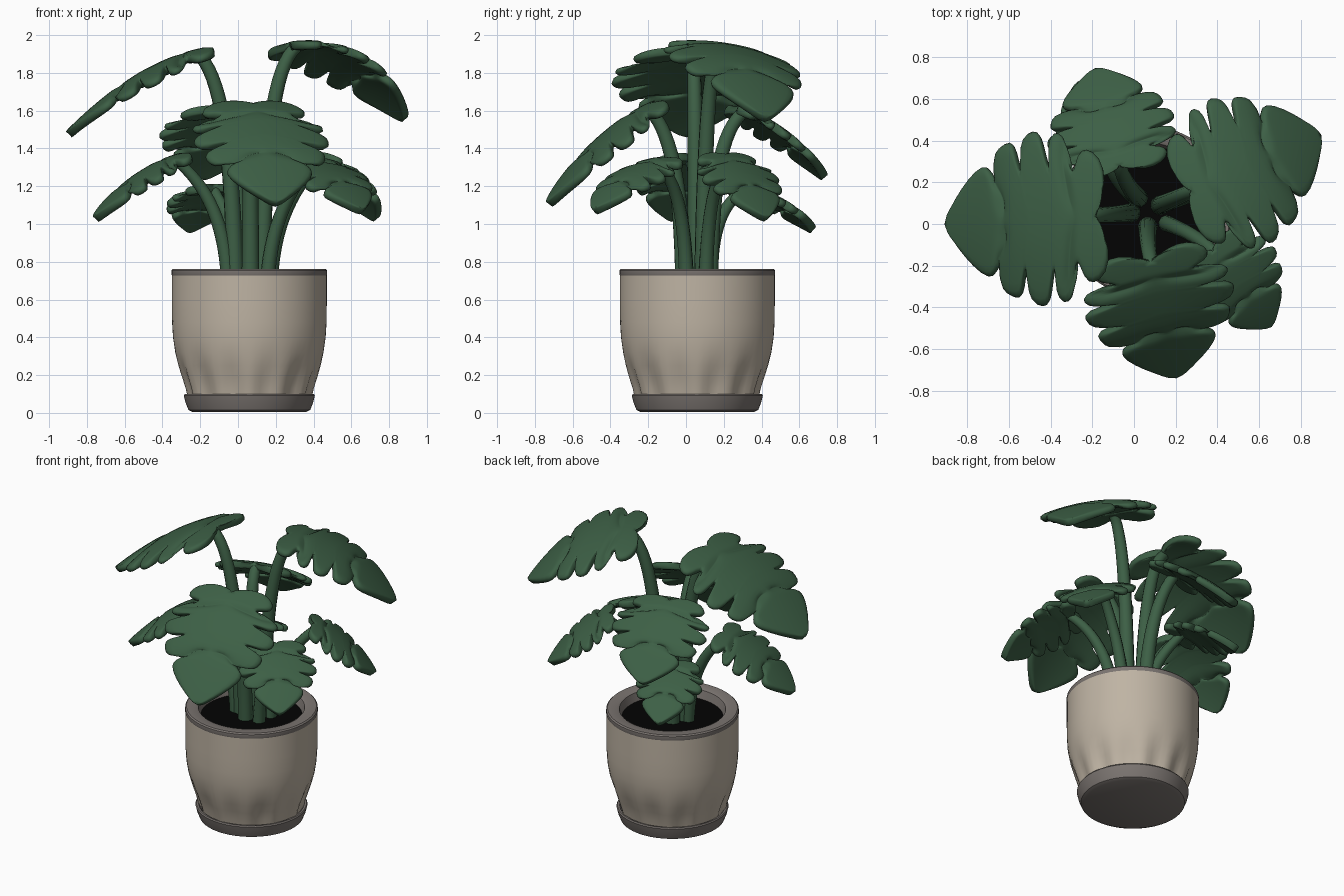
import bpy, bmesh, math
from mathutils import Vector

if "Cube" in bpy.data.objects:
    bpy.data.objects.remove(bpy.data.objects["Cube"])

CX = CY = 0.06  # pot axis


def mat(name, rgb):
    m = bpy.data.materials.new(name)
    m.diffuse_color = (*rgb, 1)
    m.use_nodes = True
    m.node_tree.nodes["Principled BSDF"].inputs["Base Color"].default_value = m.diffuse_color
    return m


GREEN = mat("leaf green", (0.046, 0.115, 0.06))
CLAY = mat("pale clay", (0.52, 0.455, 0.37))
GREY = mat("warm grey", (0.20, 0.178, 0.165))
SOIL = mat("black soil", (0.001, 0.001, 0.001))


def finish(bm, name, material, angle=40):
    bmesh.ops.remove_doubles(bm, verts=bm.verts, dist=1e-4)
    bmesh.ops.recalc_face_normals(bm, faces=bm.faces)
    me = bpy.data.meshes.new(name)
    bm.to_mesh(me)
    bm.free()
    me.materials.append(material)
    ob = bpy.data.objects.new(name, me)
    bpy.context.collection.objects.link(ob)
    bpy.ops.object.select_all(action='DESELECT')
    ob.select_set(True)
    bpy.context.view_layer.objects.active = ob
    bpy.ops.object.shade_smooth_by_angle(angle=math.radians(angle))
    return ob


def revolve(name, profile, material, n=72, flute=lambda a, z: 0):
    bm = bmesh.new()
    rings = []
    for r, z in profile:
        ring = []
        for i in range(n):
            a = math.tau * i / n
            rr = r + (flute(a, z) if r > 0 else 0)
            ring.append(bm.verts.new((CX + rr * math.cos(a), CY + rr * math.sin(a), z)))
        rings.append(ring)
    for p, q in zip(rings, rings[1:]):
        for i in range(n):
            k = (i + 1) % n
            bm.faces.new((p[i], p[k], q[k], q[i]))
    return finish(bm, name, material)


# Pot with fluted foot, grey rim, saucer and soil
def pot_flute(a, z):
    f = max(0, min(1, (0.34 - z) / 0.16))
    return 0.011 * f * math.cos(12 * a) + 0.004 * f * math.cos(5 * a + 1)


revolve("pot", [(0.315, 0.07), (0.328, 0.13), (0.348, 0.19), (0.37, 0.25),
                (0.391, 0.32), (0.404, 0.40), (0.409, 0.48), (0.41, 0.58), (0.41, 0.73)],
        CLAY, flute=pot_flute)
revolve("pot_rim", [(0.409, 0.725), (0.412, 0.733), (0.411, 0.755), (0.403, 0.763), (0.345, 0.763),
                    (0.33, 0.755), (0.315, 0.70)], GREY)
revolve("saucer", [(0, 0.005), (0.30, 0.005), (0.322, 0.015), (0.338, 0.055), (0.347, 0.092),
                   (0.342, 0.10), (0.328, 0.098), (0.31, 0.075)], GREY)
revolve("soil", [(0.316, 0.70), (0.2, 0.705), (0, 0.71)], SOIL)

# Half outline of a split leaf: (along midrib, across)
OUTLINE = [(0, 0), (-0.04, 0.08), (-0.08, 0.20), (-0.05, 0.34), (0.05, 0.40), (0.105, 0.36),
           (0.125, 0.26), (0.155, 0.26), (0.195, 0.40), (0.21, 0.48), (0.28, 0.50), (0.315, 0.44),
           (0.29, 0.29), (0.31, 0.29), (0.36, 0.45), (0.39, 0.51), (0.47, 0.505), (0.51, 0.44),
           (0.485, 0.28), (0.505, 0.275), (0.55, 0.42), (0.58, 0.46), (0.66, 0.43), (0.69, 0.37),
           (0.665, 0.26), (0.69, 0.25), (0.735, 0.33), (0.80, 0.31), (0.90, 0.20), (0.98, 0.08), (1.02, 0)]


def make_leaf(name, base, tip, roll=0, width=1.0, arch=0.17):
    B, T = Vector(base), Vector(tip)
    L = (T - B).length
    C = (B + T) / 2 + Vector((0, 0, arch * L))
    flat = Vector((T.x - B.x, T.y - B.y, 0)).normalized()
    side0 = Vector((-flat.y, flat.x, 0))

    def place(u, v):
        t = max(u, 0)
        p = B * (1 - t) ** 2 + C * 2 * t * (1 - t) + T * t * t
        tan = ((C - B) * (1 - t) + (T - C) * t).normalized()
        if u < 0:
            p = p + tan * u * L
        side = (side0 * math.cos(roll) + Vector((0, 0, math.sin(roll)))).normalized()
        nor = tan.cross(side)
        return p + side * v * L * width - nor * 0.28 * v * v * L

    bm = bmesh.new()
    cols = 5
    for sgn in (1, -1):
        rows, m = [], 0
        for u, v in OUTLINE:
            m = max(m, min(1.02, u - 0.2 * v))
            rows.append([bm.verts.new(place(m + (u - m) * j / cols, sgn * v * j / cols))
                         for j in range(cols + 1)])
        for p, q in zip(rows, rows[1:]):
            for j in range(cols):
                bm.faces.new((p[j], p[j + 1], q[j + 1], q[j]))
    ob = finish(bm, name, GREEN, 180)
    sol = ob.modifiers.new("thickness", 'SOLIDIFY')
    sol.thickness, sol.offset = 0.046, 0
    sub = ob.modifiers.new("rounding", 'SUBSURF')
    sub.levels = sub.render_levels = 1


def make_stem(name, base, tip, r0):
    B, T = Vector(base), Vector(tip)
    d = Vector((B.x - CX, B.y - CY, 0))
    S = Vector((CX, CY, 0.69)) + d * 0.3
    out = Vector((T.x - B.x, T.y - B.y, 0)).normalized()
    c1 = S + Vector((0, 0, (B.z - S.z) * 0.5)) + (B - S) * 0.08
    c2 = B - out * 0.10 - Vector((0, 0, 0.10))
    E = B + out * 0.03 - Vector((0, 0, 0.005))
    cu = bpy.data.curves.new(name, 'CURVE')
    cu.dimensions = '3D'
    cu.bevel_depth, cu.bevel_resolution = 1.0, 3
    cu.use_fill_caps = True
    sp = cu.splines.new('POLY')
    n = 16
    sp.points.add(n)
    for i in range(n + 1):
        t = i / n
        p = S * (1 - t) ** 3 + c1 * 3 * t * (1 - t) ** 2 + c2 * 3 * t * t * (1 - t) + E * t ** 3
        sp.points[i].co = (*p, 1)
        sp.points[i].radius = r0 * (1 - 0.3 * t)
    sp.use_smooth = True
    cu.materials.append(GREEN)
    bpy.context.collection.objects.link(bpy.data.objects.new(name, cu))


# name, midrib base, tip, roll, width factor, arch
LEAVES = [
    ("top_left", (-0.19, 0.04, 1.91), (-0.89, 0.0, 1.48), 0, 1.02, 0.17),
    ("top_right", (0.28, 0.16, 1.94), (0.88, 0.42, 1.56), -0.12, 1.0, 0.28),
    ("front", (0.08, -0.18, 1.62), (0.20, -0.72, 1.11), 0, 0.97, 0.17),
    ("back", (-0.07, 0.28, 1.60), (-0.18, 0.73, 1.25), 0, 1.08, 0.17),
    ("low_front_right", (0.38, -0.13, 1.33), (0.65, -0.48, 1.07), 0, 0.95, 0.17),
    ("low_right", (0.43, 0.21, 1.35), (0.73, 0.42, 1.03), 0, 1.0, 0.17),
    ("low_back", (-0.12, 0.28, 1.19), (-0.26, 0.67, 0.97), 0, 0.9, 0.17),
    ("low_left", (-0.31, 0.03, 1.35), (-0.75, -0.08, 1.03), 0, 0.95, 0.17),
]
for nm, b, t, roll, w, arch in LEAVES:
    make_leaf(nm + "_leaf", b, t, roll, w, arch)
    make_stem(nm + "_stem", b, t, 0.047 if b[2] > 1.5 else 0.04)
